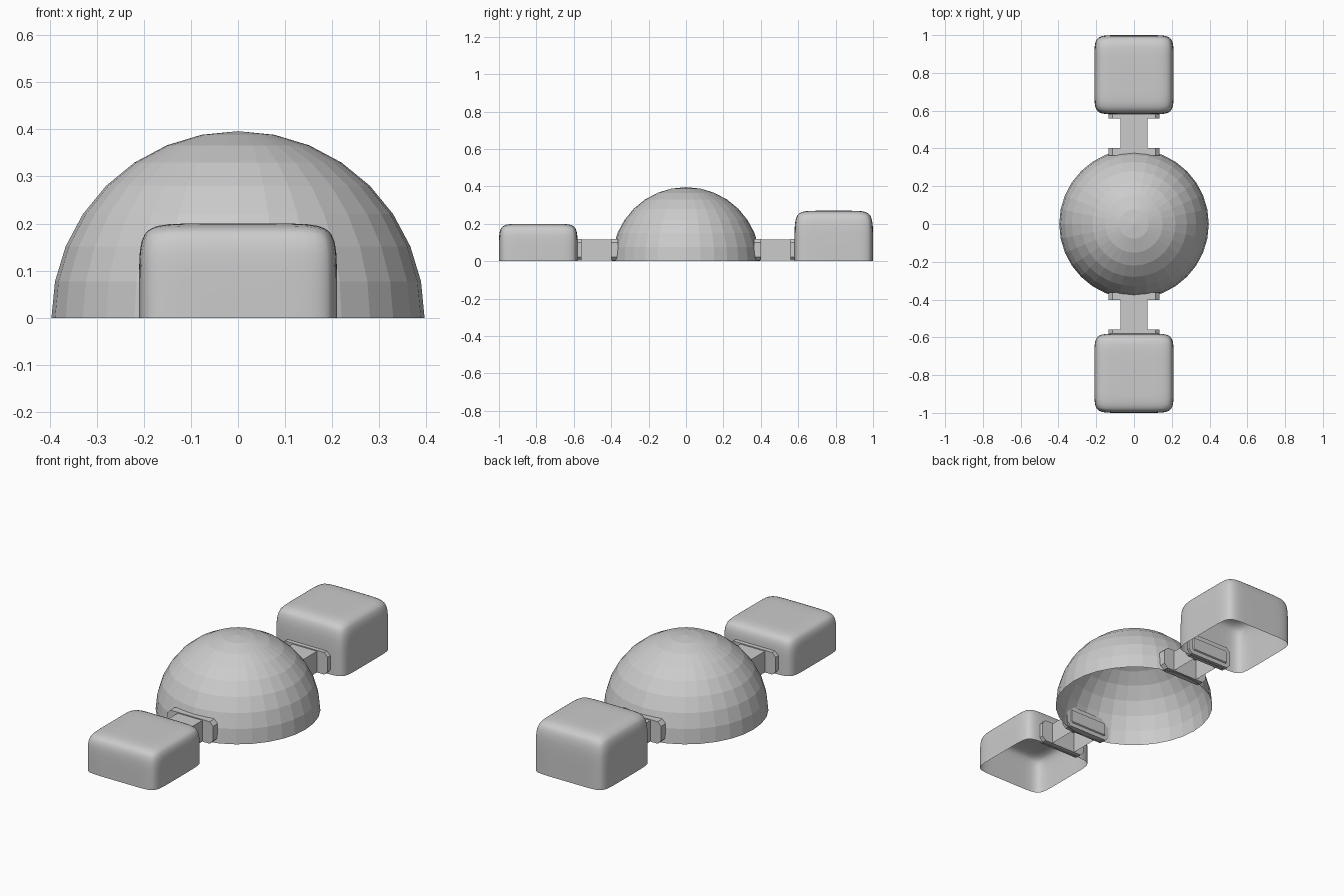
import bpy, bmesh, math

if "Cube" in bpy.data.objects:
    bpy.data.objects.remove(bpy.data.objects["Cube"])


def finish(bm, name, smooth=False):
    bmesh.ops.recalc_face_normals(bm, faces=bm.faces)
    me = bpy.data.meshes.new(name)
    bm.to_mesh(me)
    bm.free()
    for p in me.polygons:
        p.use_smooth = smooth
    ob = bpy.data.objects.new(name, me)
    bpy.context.collection.objects.link(ob)
    return ob


def drop_below_ground(bm):
    low = [v for v in bm.verts if v.co.z < -1e-4]
    bmesh.ops.delete(bm, geom=low, context='VERTS')


# Central faceted dome, open underneath
def dome(radius):
    bm = bmesh.new()
    bmesh.ops.create_uvsphere(bm, u_segments=32, v_segments=16, radius=radius)
    drop_below_ground(bm)
    finish(bm, "dome")


# Soft-cornered module: a cube grid pushed onto a superellipsoid
def module(name, y, height, power=8):
    bm = bmesh.new()
    bmesh.ops.create_cube(bm, size=2)
    bmesh.ops.subdivide_edges(bm, edges=bm.edges[:], cuts=15, use_grid_fill=True)
    for v in bm.verts:
        c = [math.sin(k * math.pi / 2) for k in v.co]
        n = sum(abs(k) ** power for k in c) ** (1 / power)
        v.co = [k / n for k in c]
    drop_below_ground(bm)
    for v in bm.verts:
        v.co = (v.co.x * 0.21, v.co.y * 0.21 + y, v.co.z * height)
    finish(bm, name, True)


# Chamfered flange with a raised door panel on the end facing the room
def flange(name, y_tube, y_room):
    bm = bmesh.new()
    w, z0, z1, c = 0.135, 0.003, 0.12, 0.02
    prof = [(-w + c, z0), (w - c, z0), (w, z0 + c), (w, z1 - c),
            (w - c, z1), (-w + c, z1), (-w, z1 - c), (-w, z0 + c)]
    face = bm.faces.new([bm.verts.new((x, y_tube, z)) for x, z in prof])
    ext = bmesh.ops.extrude_face_region(bm, geom=[face], use_keep_orig=True)
    vs = [g for g in ext["geom"] if isinstance(g, bmesh.types.BMVert)]
    for v in vs:
        v.co.y = y_room
    bmesh.ops.recalc_face_normals(bm, faces=bm.faces)
    door = next(f for f in bm.faces if all(abs(v.co.y - y_room) < 1e-5 for v in f.verts))
    bmesh.ops.inset_region(bm, faces=[door], thickness=0.024)
    bmesh.ops.inset_region(bm, faces=[door], thickness=0.004, depth=0.006)
    finish(bm, name)


# Passage: roof and two walls, open underneath
def passage(name, ya, yb):
    bm = bmesh.new()
    prof = [(-0.072, 0.003), (-0.072, 0.115), (0.072, 0.115), (0.072, 0.003)]
    a = [bm.verts.new((x, ya, z)) for x, z in prof]
    b = [bm.verts.new((x, yb, z)) for x, z in prof]
    for i in range(3):
        bm.faces.new((a[i], a[i + 1], b[i + 1], b[i]))
    finish(bm, name)


dome(0.396)
for side, s, h in (("front", -1, 0.2), ("back", 1, 0.27)):
    module(side + "_module", s * 0.79, h)
    passage(side + "_passage", s * 0.40, s * 0.56)
    flange(side + "_dome_flange", s * 0.402, s * 0.363)
    flange(side + "_module_flange", s * 0.558, s * 0.595)
